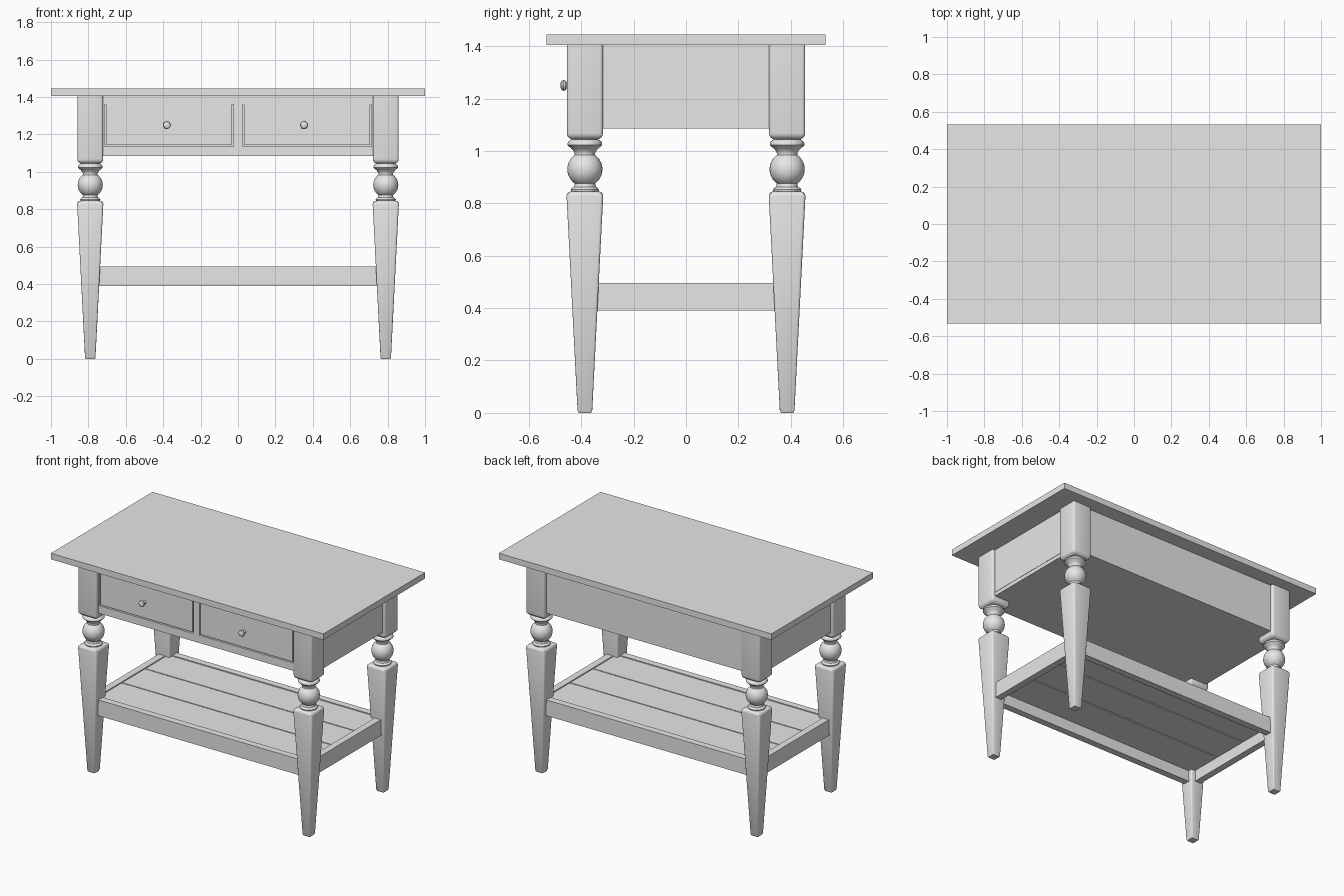
import bpy, bmesh, math

if "Cube" in bpy.data.objects:
    bpy.data.objects.remove(bpy.data.objects["Cube"])

grey = bpy.data.materials.new("light_grey")
grey.diffuse_color = (0.8, 0.8, 0.8, 1)
grey.use_nodes = True
grey.node_tree.nodes["Principled BSDF"].inputs["Base Color"].default_value = grey.diffuse_color

LEG_X, LEG_Y = 0.79, 0.386


def finish(name, bm, smooth=False):
    bmesh.ops.recalc_face_normals(bm, faces=bm.faces)
    mesh = bpy.data.meshes.new(name)
    bm.to_mesh(mesh)
    bm.free()
    mesh.materials.append(grey)
    ob = bpy.data.objects.new(name, mesh)
    bpy.context.collection.objects.link(ob)
    if smooth:
        bpy.ops.object.select_all(action='DESELECT')
        ob.select_set(True)
        bpy.context.view_layer.objects.active = ob
        bpy.ops.object.shade_smooth_by_angle(angle=math.radians(35))
    return ob


def box(name, x0, x1, y0, y1, z0, z1):
    bm = bmesh.new()
    bmesh.ops.create_cube(bm, size=1)
    for v in bm.verts:
        v.co.x = x0 if v.co.x < 0 else x1
        v.co.y = y0 if v.co.y < 0 else y1
        v.co.z = z0 if v.co.z < 0 else z1
    return finish(name, bm)


def loft(name, rings, place):
    """Skin a stack of closed point rings and cap both ends."""
    bm = bmesh.new()
    loops = [[bm.verts.new(place(p)) for p in ring] for ring in rings]
    n = len(loops[0])
    for a, b in zip(loops, loops[1:]):
        for i in range(n):
            j = (i + 1) % n
            bm.faces.new((a[i], a[j], b[j], b[i]))
    bm.faces.new(loops[0])
    bm.faces.new(loops[-1])
    return finish(name, bm, True)


def circle(r, z, n=32):
    return [(r * math.cos(2 * math.pi * i / n), r * math.sin(2 * math.pi * i / n), z)
            for i in range(n)]


def rounded_square(h, z, steps=3):
    r = h * 0.17
    pts = []
    for q in range(4):
        mid = math.pi / 4 + q * math.pi / 2
        cx = math.copysign(h - r, math.cos(mid))
        cy = math.copysign(h - r, math.sin(mid))
        for k in range(steps + 1):
            a = (q + k / steps) * math.pi / 2
            pts.append((cx + r * math.cos(a), cy + r * math.sin(a), z))
    return pts


# Table top
box("table_top", -1, 1, -0.533, 0.533, 1.405, 1.445)

# Leg profiles as (half width or radius, height)
upper = [(0.069, 1.405), (0.069, 1.068), (0.067, 1.058), (0.061, 1.05), (0.052, 1.044)]
lower = [(0.05, 0.846), (0.062, 0.843), (0.068, 0.837), (0.07, 0.828),
         (0.028, 0.008), (0.024, 0.0)]
turned = [(0.05, 1.05), (0.053, 1.042), (0.062, 1.036), (0.066, 1.029), (0.066, 1.022),
          (0.06, 1.016), (0.052, 1.01), (0.043, 1.0), (0.039, 0.99)]
turned += [(0.067 * math.sin(math.radians(a)), 0.93 + 0.067 * math.cos(math.radians(a)))
           for a in range(36, 145, 9)]
turned += [(0.04, 0.868), (0.042, 0.862), (0.05, 0.858), (0.054, 0.852), (0.052, 0.843)]

for sx, side in ((-1, "left"), (1, "right")):
    for sy, end in ((-1, "front"), (1, "back")):
        def place(p, sx=sx, sy=sy):
            return (p[0] + sx * LEG_X, p[1] + sy * LEG_Y, p[2])
        tag = f"{end}_{side}"
        loft("leg_block_" + tag, [rounded_square(*q) for q in upper], place)
        loft("leg_turning_" + tag, [circle(*q) for q in turned], place)
        loft("leg_taper_" + tag, [rounded_square(*q) for q in lower], place)

# Side and back aprons, with the case bottom
for s, side in ((-1, "left"), (1, "right")):
    xs = sorted((s * 0.80, s * 0.84))
    box("side_apron_" + side, *xs, -0.33, 0.33, 1.11, 1.405)
box("back_apron", -0.735, 0.735, 0.395, 0.435, 1.085, 1.405)
box("case_bottom", -0.735, 0.735, -0.41, 0.395, 1.085, 1.11)
for s, side in ((-1, "left"), (1, "right")):
    xs = sorted((s * 0.735, s * 0.838))
    box("case_bottom_" + side, *xs, -0.318, 0.318, 1.085, 1.11)

# Front frame, drawers and their narrow gaps
FRONT, REAR = -0.435, -0.415
box("front_backing", -0.735, 0.735, REAR, -0.395, 1.085, 1.405)
box("front_lower_rail", -0.735, 0.735, FRONT, REAR, 1.085, 1.136)
box("front_upper_rail", -0.735, 0.735, FRONT, REAR, 1.36, 1.405)
box("front_centre_stile", -0.023, 0.023, FRONT, REAR, 1.136, 1.36)
for s, side, knob_x in ((-1, "left", -0.38), (1, "right", 0.353)):
    xs = sorted((s * 0.031, s * 0.706))
    box("drawer_front_" + side, *xs, FRONT, REAR, 1.144, 1.36)
    xs = sorted((s * 0.714, s * 0.735))
    box("front_stile_" + side, *xs, FRONT, REAR, 1.136, 1.36)
    knob = [(0.012, 0.43), (0.009, 0.445), (0.011, 0.455), (0.019, 0.46),
            (0.021, 0.467), (0.018, 0.474), (0.009, 0.479)]
    loft("knob_" + side, [circle(r, d, 20) for r, d in knob],
         lambda p, kx=knob_x: (kx + p[0], -p[2], 1.25 + p[1]))

# Shelf rails between the legs
for s, side, end in ((-1, "left", "front"), (1, "right", "back")):
    ys = sorted((s * 0.365, s * 0.41))
    box("shelf_rail_" + end, -0.745, 0.745, *ys, 0.39, 0.495)
    xs = sorted((s * 0.77, s * 0.815))
    box("shelf_rail_" + side, *xs, -0.34, 0.34, 0.39, 0.495)

# Three shelf boards separated by gaps
for i in range(3):
    y = (i - 1) * 0.243
    box(f"shelf_board_{i + 1}", -0.766, 0.766, y - 0.118, y + 0.118, 0.46, 0.491)
